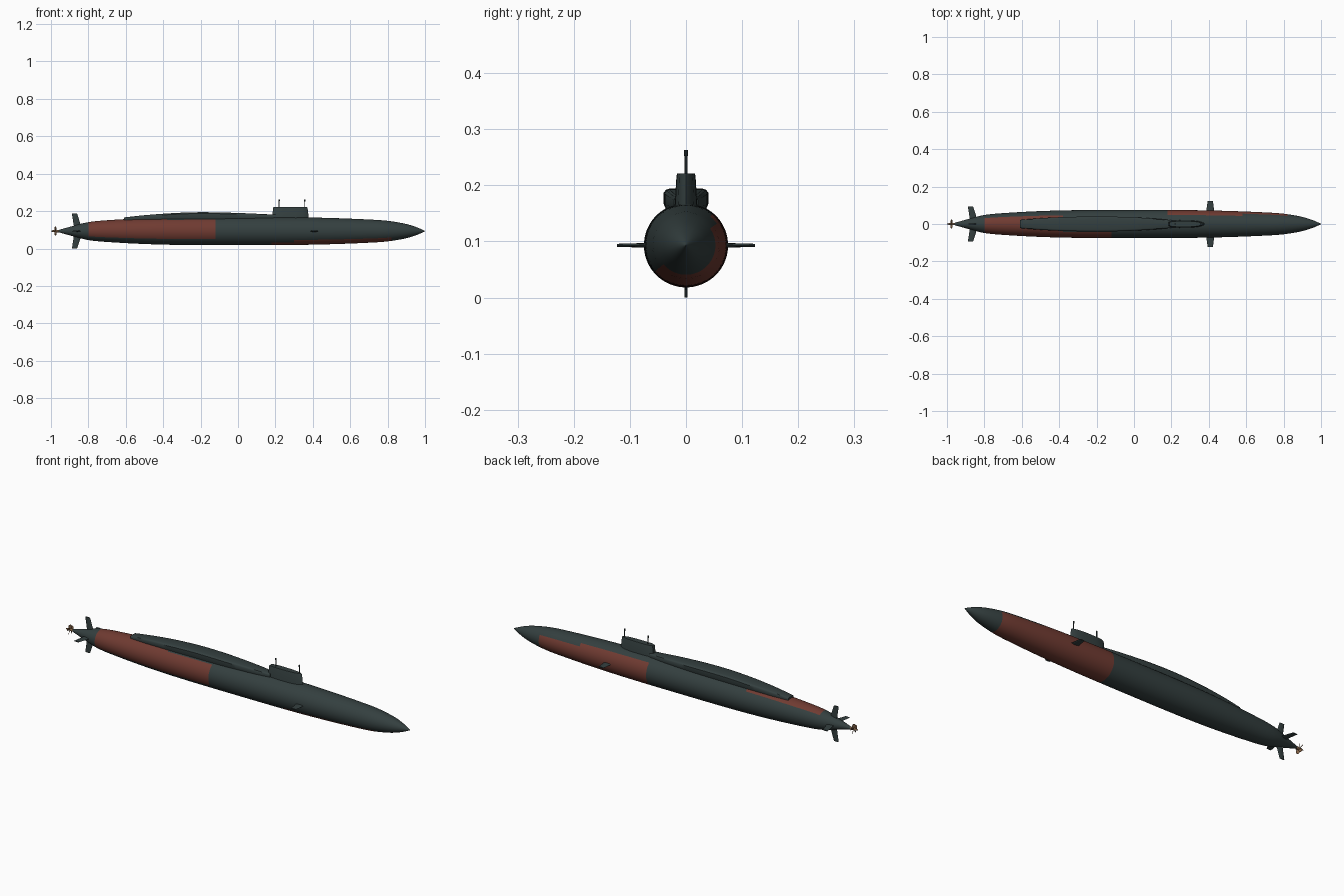
import bpy, bmesh, math
from mathutils import Vector, Matrix

cube = bpy.data.objects.get("Cube")
if cube:
    bpy.data.objects.remove(cube)

AXIS = 0.093   # height of the hull centreline


def material(name, rgb):
    m = bpy.data.materials.new(name)
    m.use_nodes = True
    m.diffuse_color = (*rgb, 1)
    m.node_tree.nodes["Principled BSDF"].inputs["Base Color"].default_value = (*rgb, 1)
    return m


GREY = material("dark green grey", (0.034, 0.05, 0.05))
RED = material("red oxide", (0.16, 0.043, 0.031))
BRONZE = material("bronze", (0.22, 0.12, 0.06))


def loft(name, rings, mats, rule=None, angle=35):
    """Skin closed rings of points, cap both ends, shade smooth by angle."""
    bm = bmesh.new()
    loops = [[bm.verts.new(p) for p in ring] for ring in rings]
    for a, b in zip(loops, loops[1:]):
        n = len(a)
        for i in range(n):
            bm.faces.new((a[i], a[(i + 1) % n], b[(i + 1) % n], b[i]))
    bm.faces.new(loops[0][::-1])
    bm.faces.new(loops[-1])
    bmesh.ops.recalc_face_normals(bm, faces=bm.faces)
    if rule:
        for f in bm.faces:
            f.material_index = rule(f.calc_center_median())
    me = bpy.data.meshes.new(name)
    bm.to_mesh(me)
    bm.free()
    for m in mats:
        me.materials.append(m)
    ob = bpy.data.objects.new(name, me)
    bpy.context.collection.objects.link(ob)
    bpy.ops.object.select_all(action='DESELECT')
    ob.select_set(True)
    bpy.context.view_layer.objects.active = ob
    bpy.ops.object.shade_smooth_by_angle(angle=math.radians(angle))
    return ob


def curve_at(pts, x):
    """Smooth interpolation through (x, value) points."""
    k = max(i for i in range(len(pts) - 1) if pts[i][0] <= x + 1e-6)
    slope = lambda i, j: (pts[j][1] - pts[i][1]) / (pts[j][0] - pts[i][0])
    last = len(pts) - 1
    m0 = slope(max(k - 1, 0), k + 1)
    m1 = slope(k, min(k + 2, last))
    h = pts[k + 1][0] - pts[k][0]
    t = (x - pts[k][0]) / h
    return ((2*t**3 - 3*t**2 + 1) * pts[k][1] + (t**3 - 2*t**2 + t) * h * m0
            + (3*t**2 - 2*t**3) * pts[k + 1][1] + (t**3 - t**2) * h * m1)


def circle(x, r, n, z=AXIS):
    return [(x, r * math.sin(2 * math.pi * i / n), z + r * math.cos(2 * math.pi * i / n))
            for i in range(n)]


# Hull: body of revolution with red patches chosen by station and angle
hull_profile = [(-0.96, 0.006), (-0.88, 0.028), (-0.8, 0.048), (-0.7, 0.058), (-0.5, 0.069),
                (-0.3, 0.074), (0, 0.075), (0.3, 0.074), (0.5, 0.070), (0.7, 0.062),
                (0.8, 0.055), (0.9, 0.038), (0.96, 0.019), (1.0, 0.001)]


def hull_paint(c):
    turn = math.degrees(math.atan2(c.y, c.z - AXIS))   # 0 = up, +90 = left side
    if -0.8 < c.x < -0.12:
        upper = 42 if c.x < -0.38 else -33
        return int(-125 < turn < upper)
    if 0.18 < c.x < 0.82:
        upper = 42 if c.x < 0.58 else 56
        lower = 145 if c.x < 0.3 else 130
        return int(turn > upper or turn < -lower)
    return 0


stations = [-0.96 + 0.02 * i for i in range(98)] + [0.99, 1.0]
loft("hull", [circle(x, curve_at(hull_profile, x), 72) for x in stations],
     [GREY, RED], hull_paint)

# Raised deck casing behind the sail
casing_width = [(-0.61, 0.022), (-0.5, 0.031), (-0.35, 0.038), (-0.1, 0.039),
                (0.08, 0.031), (0.2, 0.021)]
casing_top = [(-0.61, 0.166), (-0.5, 0.178), (-0.35, 0.189), (-0.2, 0.194),
              (0, 0.190), (0.2, 0.181)]


def casing_ring(x):
    w, top = curve_at(casing_width, x), curve_at(casing_top, x)
    base = AXIS + curve_at(hull_profile, x) - 0.024
    half = [(0.75, base), (1, base + 0.45 * (top - base)), (1, top - 0.007),
            (0.9, top - 0.002), (0.75, top)]
    return ([(x, w * s, z) for s, z in half] + [(x, -w * s, z) for s, z in half[::-1]])


loft("deck_casing", [casing_ring(-0.61 + 0.027 * i) for i in range(31)], [GREY])


# Sail: foil plan, tapering slightly upward
def sail_ring(z, back, front, w):
    side = [(0, 0.55), (0.1, 0.9), (0.3, 1), (0.65, 0.95), (0.85, 0.7), (0.96, 0.35)]
    at = lambda t: back + t * (front - back)
    return ([(at(t), w * s, z) for t, s in side] + [(front, 0, z)]
            + [(at(t), -w * s, z) for t, s in side[::-1]])


loft("sail", [sail_ring(0.15, 0.183, 0.38, 0.021), sail_ring(0.217, 0.187, 0.372, 0.017),
              sail_ring(0.221, 0.19, 0.368, 0.0155)], [GREY])

# Masts with thicker heads
for name, x in (("aft_mast", 0.22), ("forward_mast", 0.357)):
    loft(name, [[(x + p[1], p[2], z) for p in circle(0, r, 10, 0)]
                for z, r in ((0.21, 0.0025), (0.252, 0.0025), (0.253, 0.0038), (0.263, 0.0038))],
         [GREY])


# Control surfaces: lens sections from root to tip, turned about the hull axis
def fin(name, turn, root, tip, spans, thick):
    spin = Matrix.Rotation(turn, 3, 'X')

    def section(chord, out, t):
        ring = []
        for i in range(12):
            a = 2 * math.pi * i / 12
            x = (chord[0] + chord[1]) / 2 + (chord[1] - chord[0]) / 2 * math.cos(a)
            ring.append(spin @ Vector((x, t * math.sin(a), out)) + Vector((0, 0, AXIS)))
        return ring
    loft(name, [section(root, spans[0], thick), section(tip, spans[1], thick * 0.6)], [GREY])


quarter = math.pi / 2
for i, name in enumerate(("upper_rudder", "right_stern_plane", "lower_rudder", "left_stern_plane")):
    fin(name, i * quarter, (-0.876, -0.835), (-0.888, -0.86), (0.015, 0.093), 0.004)
for name, turn in (("right_bow_plane", quarter), ("left_bow_plane", -quarter)):
    fin(name, turn, (0.385, 0.43), (0.394, 0.422), (0.06, 0.123), 0.0045)

# Propeller: hub and five pitched blades
loft("propeller_hub", [circle(x, r, 16) for x, r in
                       ((-1.0, 0.001), (-0.99, 0.005), (-0.975, 0.0065), (-0.955, 0.0065))], [BRONZE])
for i in range(5):
    spin = Matrix.Rotation(2 * math.pi * i / 5, 3, 'X')
    rings = []
    for out, chord, pitch in ((0.003, 0.005, 0.7), (0.012, 0.009, 0.9),
                              (0.02, 0.009, 1.05), (0.025, 0.005, 1.15)):
        ring = []
        for j in range(8):
            a = 2 * math.pi * j / 8
            p = Matrix.Rotation(pitch, 3, 'Z') @ Vector(
                (chord * math.cos(a), 0.001 * math.sin(a), out))
            ring.append(spin @ p + Vector((-0.976, 0, AXIS)))
        rings.append(ring)
    loft("propeller_blade_%d" % (i + 1), rings, [BRONZE])
